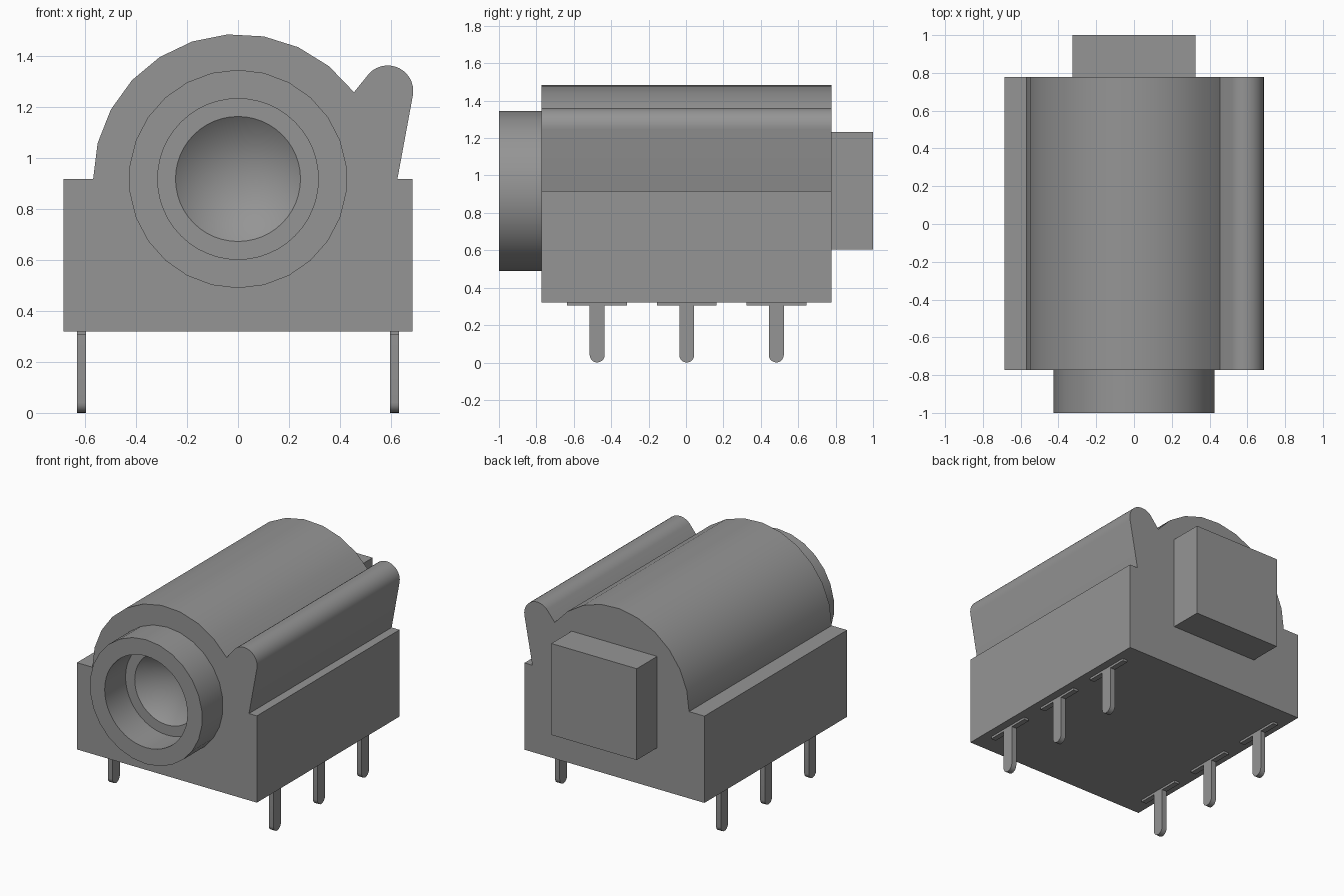
import bpy, bmesh, math
from mathutils import Matrix, Vector

cube = bpy.data.objects.get("Cube")
if cube:
    bpy.data.objects.remove(cube, do_unlink=True)

grey = bpy.data.materials.new("plain grey")
grey.use_nodes = True
COLOUR = (0.30, 0.30, 0.30, 1)
grey.diffuse_color = COLOUR
grey.node_tree.nodes["Principled BSDF"].inputs["Base Color"].default_value = COLOUR

AXIS_Z = 0.917               # height of the socket axis
FRONT, BACK = -0.773, 0.778  # ends of the housing


def finish(name, bm):
    bmesh.ops.recalc_face_normals(bm, faces=bm.faces)
    mesh = bpy.data.meshes.new(name)
    bm.to_mesh(mesh)
    bm.free()
    mesh.materials.append(grey)
    ob = bpy.data.objects.new(name, mesh)
    bpy.context.collection.objects.link(ob)
    return ob


def prism(name, points, offset):
    """Extrude a closed outline along an offset vector."""
    bm = bmesh.new()
    face = bm.faces.new([bm.verts.new(p) for p in points])
    ext = bmesh.ops.extrude_face_region(bm, geom=[face])["geom"]
    verts = [g for g in ext if isinstance(g, bmesh.types.BMVert)]
    bmesh.ops.translate(bm, verts=verts, vec=Vector(offset))
    return finish(name, bm)


def round_bar(name, r_front, r_back, y0, y1, sides):
    """Cylinder or cone lying along y on the socket axis."""
    bm = bmesh.new()
    mat = Matrix.Translation((0, (y0 + y1) / 2, AXIS_Z)) @ Matrix.Rotation(-math.pi / 2, 4, 'X')
    bmesh.ops.create_cone(bm, cap_ends=True, segments=sides, radius1=r_front,
                          radius2=r_back, depth=y1 - y0, matrix=mat)
    return finish(name, bm)


def arc(cx, cz, r, a0, a1, n):
    angles = [math.radians(a0 + (a1 - a0) * i / n) for i in range(n + 1)]
    return [(cx + r * math.cos(a), cz + r * math.sin(a)) for a in angles]


def activate(ob):
    bpy.ops.object.select_all(action='DESELECT')
    ob.select_set(True)
    bpy.context.view_layer.objects.active = ob


def cut(ob, cutter):
    cutter.hide_render = True
    activate(ob)
    mod = ob.modifiers.new("bore", 'BOOLEAN')
    mod.operation = 'DIFFERENCE'
    mod.solver = 'EXACT'
    mod.object = cutter
    bpy.ops.object.modifier_apply(modifier=mod.name)
    bpy.data.objects.remove(cutter, do_unlink=True)


def smooth(ob):
    activate(ob)
    bpy.ops.object.shade_smooth_by_angle(angle=math.radians(30))


# Housing: square base, rounded top and a side fin in one profile
outline = [(0.685, 0.32), (0.685, AXIS_Z), (0.625, AXIS_Z)]
outline += arc(0.587, 1.262, 0.1, -10, 137, 14)
outline += arc(0, AXIS_Z, 0.568, 36.8, 180, 10)
outline += [(-0.685, AXIS_Z), (-0.685, 0.32)]
housing = prism("housing", [(x, FRONT, z) for x, z in outline], (0, BACK - FRONT, 0))

# Conical recess at the bottom of the socket
cut(housing, round_bar("recess_cutter", 0.27, 0.0, FRONT - 0.0204, FRONT + 0.2, 48))
smooth(housing)

# Socket collar with its wide bore
collar = round_bar("socket_collar", 0.428, 0.428, -1.0, FRONT, 26)
cut(collar, round_bar("bore_cutter", 0.315, 0.315, -1.1, FRONT + 0.1, 48))
smooth(collar)

# Rear block
prism("rear_block", [(-0.325, BACK, 0.603), (0.325, BACK, 0.603),
                     (0.325, BACK, 1.232), (-0.325, BACK, 1.232)], (0, 1.0 - BACK, 0))

# Pins: flat T shapes with rounded tips, three on each side
for side, x in (("right", -0.613), ("left", 0.613)):
    for i, y in enumerate((-0.475, 0.004, 0.483)):
        tee = [(y - 0.16, 0.32), (y - 0.16, 0.305), (y - 0.04, 0.305)]
        tee += arc(y, 0.04, 0.04, 180, 360, 10)
        tee += [(y + 0.04, 0.305), (y + 0.16, 0.305), (y + 0.16, 0.32)]
        pin = prism(f"{side}_pin_{i + 1}", [(x - 0.018, a, z) for a, z in tee], (0.036, 0, 0))
        smooth(pin)
